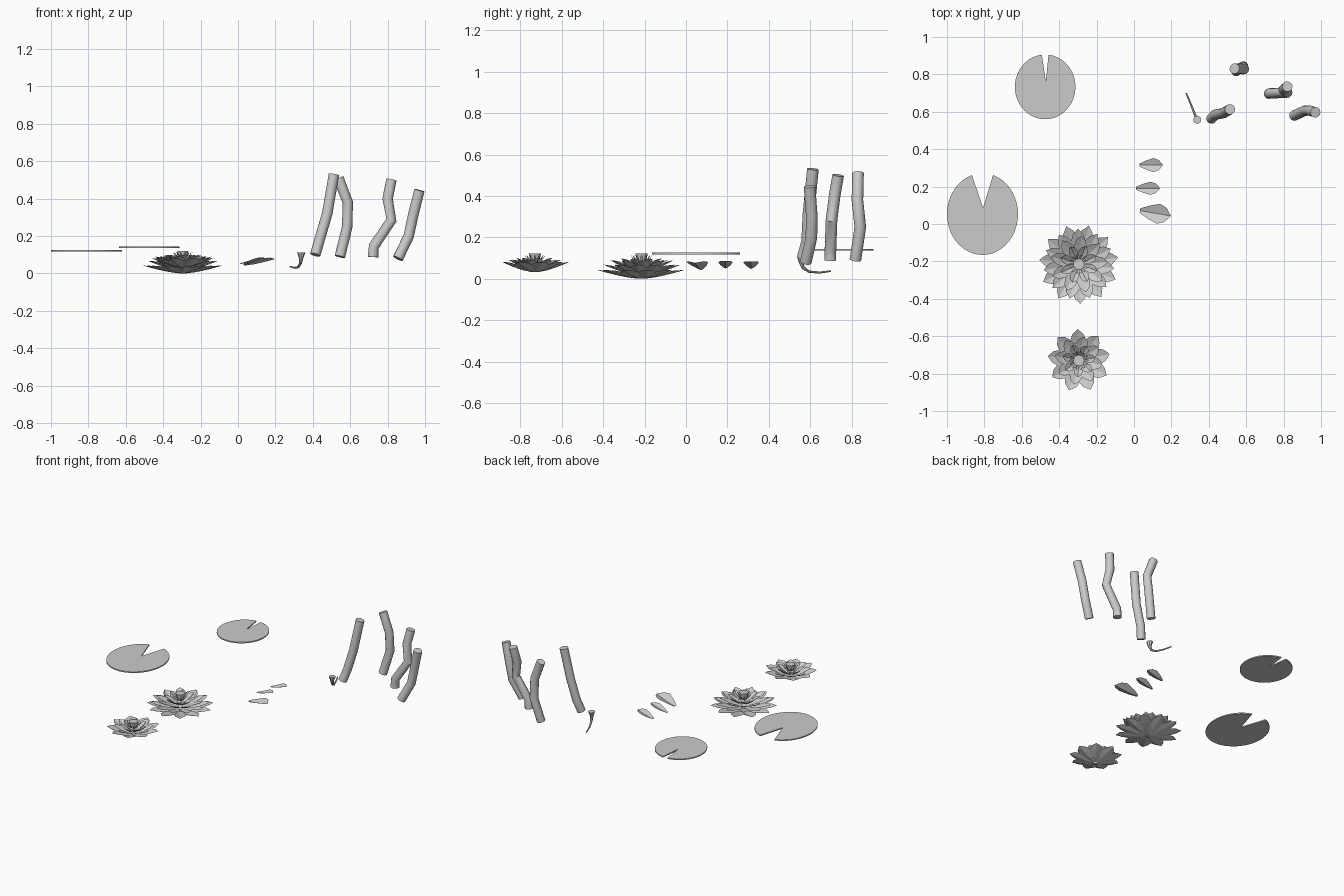
import bpy, bmesh, math
from math import sin, cos, pi, radians
from mathutils import Vector, Matrix

if "Cube" in bpy.data.objects:
    bpy.data.objects.remove(bpy.data.objects["Cube"])


def finish(bm, name, smooth=False):
    bmesh.ops.recalc_face_normals(bm, faces=bm.faces)
    mesh = bpy.data.meshes.new(name)
    bm.to_mesh(mesh)
    bm.free()
    ob = bpy.data.objects.new(name, mesh)
    bpy.context.collection.objects.link(ob)
    if smooth:
        bpy.ops.object.select_all(action='DESELECT')
        ob.select_set(True)
        bpy.context.view_layer.objects.active = ob
        bpy.ops.object.shade_smooth_by_angle(angle=radians(31))
    return ob


def add_tube(bm, points, radii, sides, flat_ends=False):
    """Capped tube through a short list of points."""
    pts = [Vector(p) for p in points]
    rings = []
    for i, p in enumerate(pts):
        d = (pts[min(i + 1, len(pts) - 1)] - pts[max(i - 1, 0)]).normalized()
        ref = Vector((1, 0, 0))
        u = (ref - d * ref.dot(d)).normalized()
        v = d.cross(u)
        rings.append([bm.verts.new(p + radii[i] * (u * cos(2 * pi * k / sides) + v * sin(2 * pi * k / sides)))
                      for k in range(sides)])
    for a, b in zip(rings, rings[1:]):
        for k in range(sides):
            n = (k + 1) % sides
            bm.faces.new((a[k], a[n], b[n], b[k]))
    bm.faces.new(rings[0][::-1])
    bm.faces.new(rings[-1])


def add_petal(bm, mat, length, width, rise, cup):
    """Pointed, keeled petal growing along +x."""
    rows = []
    for t, w in ((0, .22), (.3, .68), (.6, 1), (.82, .72), (1, 0)):
        x, z = length * t, rise * t ** 1.4
        spine = bm.verts.new(mat @ Vector((x, 0, z)))
        if w:
            left, right = [bm.verts.new(mat @ Vector((x, s * w * width / 2, z + cup * w))) for s in (1, -1)]
            rows.append((left, spine, right))
        else:
            rows.append((spine, spine, spine))
    for a, b in zip(rows, rows[1:]):
        for i in (0, 1):
            vs = list(dict.fromkeys((a[i], a[i + 1], b[i + 1], b[i])))
            bm.faces.new(vs)


def lily_flower(name, cx, cy, layers, centre_z, top_z):
    # rings of petals: count, start angle, tip radius, width, base z, tip z
    bm = bmesh.new()
    for count, start, reach, width, z0, z1 in layers:
        for k in range(count):
            m = (Matrix.Translation((cx, cy, z0)) @ Matrix.Rotation(radians(start) + 2 * pi * k / count, 4, 'Z')
                 @ Matrix.Translation((.015, 0, 0)))
            add_petal(bm, m, reach - .015, width, z1 - z0, .011)
    finish(bm, name + "_petals")
    # seed head
    bm = bmesh.new()
    add_tube(bm, [(cx, cy, centre_z), (cx, cy, top_z)], [.02, .03], 12)
    finish(bm, name + "_seed_head", True)
    # ring of stamens
    bm = bmesh.new()
    for k in range(14):
        m = (Matrix.Translation((cx, cy, centre_z)) @ Matrix.Rotation(2 * pi * k / 14, 4, 'Z')
             @ Matrix.Translation((.02, 0, 0)))
        add_petal(bm, m, .033, .011, top_z - centre_z - .006, .001)
    finish(bm, name + "_stamens")


def lily_pad(name, cx, cy, rx, ry, z, gap, tip):
    # notched ellipse, opening towards the back
    bm = bmesh.new()
    n, half = 40, .004
    outline = [tip]
    for k in range(n + 1):
        a = pi / 2 + gap + (2 * pi - 2 * gap) * k / n
        outline.append((cx + rx * cos(a), cy + ry * sin(a)))
    top = [bm.verts.new((x, y, z + half)) for x, y in outline]
    low = [bm.verts.new((x, y, z - half)) for x, y in outline]
    m = len(outline)
    for k in range(m):
        j = (k + 1) % m
        bm.faces.new((low[k], low[j], top[j], top[k]))
        if 0 < k < m - 1:
            bm.faces.new((top[0], top[k], top[j]))
            bm.faces.new((low[0], low[j], low[k]))
    finish(bm, name, True)


# Lily pads
lily_pad("large_lily_pad", -.81, .053, .19, .218, .122, .30, (-.807, .086))
lily_pad("small_lily_pad", -.475, .733, .162, .173, .140, .11, (-.471, .76))

# Flowers
lily_flower("large_flower", -.295, -.215, [
    (11, 10, .213, .085, .0, .042),
    (11, 26, .19, .078, .015, .068),
    (9, 5, .155, .068, .03, .09),
    (8, 25, .105, .05, .045, .098)], .075, .121)
lily_flower("small_flower", -.295, -.73, [
    (9, 12, .168, .085, .032, .082),
    (8, 34, .13, .068, .042, .092),
    (7, 10, .09, .048, .052, .1)], .08, .121)

# Loose petals
for i, (x, y, ang, length, width, z, cup) in enumerate([
        (.03, .315, 0, .125, .075, .048, .014),
        (.01, .191, 0, .13, .07, .05, .013),
        (.032, .072, -10, .168, .108, .042, .022)]):
    bm = bmesh.new()
    m = Matrix.Translation((x, y, z)) @ Matrix.Rotation(radians(ang), 4, 'Z')
    add_petal(bm, m, length, width, .035, cup)
    finish(bm, f"loose_petal_{i + 1}")

# Curled bud stalk
bm = bmesh.new()
add_tube(bm, [(.279, .70, .037), (.302, .645, .03), (.322, .595, .034), (.333, .567, .052),
              (.337, .556, .078), (.338, .557, .112)], [.004, .005, .006, .008, .011, .022], 8)
finish(bm, "bud_stalk", True)

# Bent reed stems
stems = [
    [(.413, .563, .1), (.436, .585, .18), (.477, .592, .32), (.513, .613, .53)],
    [(.545, .818, .09), (.584, .842, .25), (.587, .828, .38), (.537, .831, .51)],
    [(.722, .697, .088), (.726, .698, .145), (.82, .703, .285), (.80, .718, .40), (.82, .735, .50)],
    [(.855, .579, .08), (.913, .606, .20), (.936, .607, .31), (.97, .597, .445)],
]
for i, path in enumerate(stems):
    bm = bmesh.new()
    add_tube(bm, path, [.028] * len(path), 12)
    finish(bm, f"reed_stem_{i + 1}", True)
